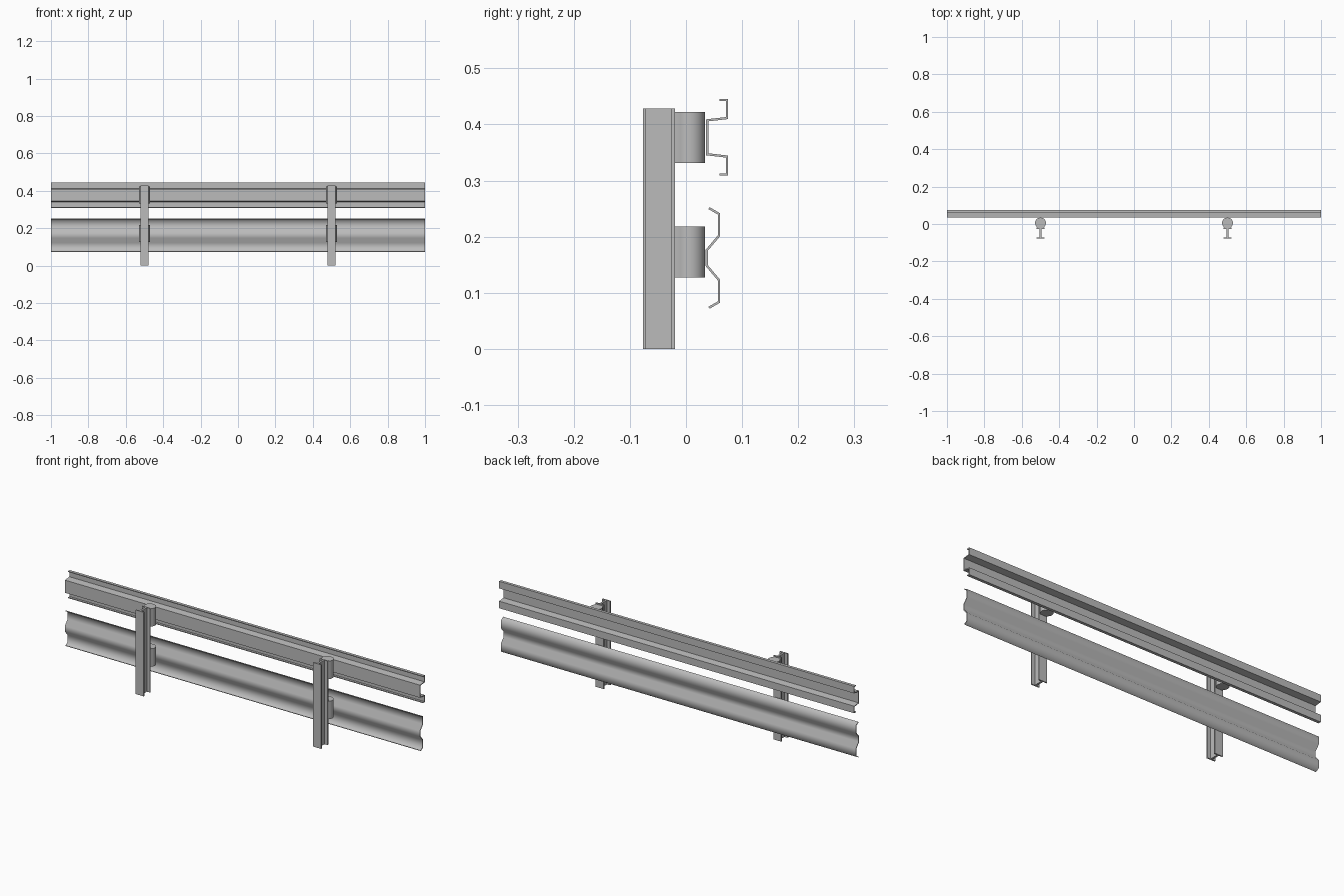
import bpy, bmesh, math
from mathutils import Vector

if "Cube" in bpy.data.objects:
    bpy.data.objects.remove(bpy.data.objects["Cube"])

steel = bpy.data.materials.new("galvanised grey")
steel.diffuse_color = (0.5, 0.5, 0.5, 1)
steel.use_nodes = True
steel.node_tree.nodes["Principled BSDF"].inputs["Base Color"].default_value = steel.diffuse_color


def prism(name, pts, axis, lo, hi, smooth=None):
    """Extrude a closed outline: (y, z) along x, or (x, y) along z."""
    bm = bmesh.new()
    place = (lambda a, b, t: (t, a, b)) if axis == "x" else (lambda a, b, t: (a, b, t))
    face = bm.faces.new([bm.verts.new(place(a, b, lo)) for a, b in pts])
    top = bmesh.ops.extrude_face_region(bm, geom=[face])
    shift = Vector((hi - lo, 0, 0)) if axis == "x" else Vector((0, 0, hi - lo))
    bmesh.ops.translate(bm, vec=shift,
                        verts=[v for v in top["geom"] if isinstance(v, bmesh.types.BMVert)])
    bmesh.ops.recalc_face_normals(bm, faces=bm.faces[:])
    me = bpy.data.meshes.new(name)
    bm.to_mesh(me)
    bm.free()
    me.materials.append(steel)
    ob = bpy.data.objects.new(name, me)
    bpy.context.collection.objects.link(ob)
    if smooth:
        bpy.ops.object.select_all(action="DESELECT")
        ob.select_set(True)
        bpy.context.view_layer.objects.active = ob
        bpy.ops.object.shade_smooth_by_angle(angle=math.radians(smooth))
    return ob


def sheet(half, mid, t):
    """Mirror a half polyline about z = mid and thicken it by t with mitred corners."""
    line = [Vector(p) for p in half]
    line += [Vector((y, 2 * mid - z)) for y, z in reversed(half)]
    inner = []
    for i, p in enumerate(line):
        dirs = []
        if i > 0:
            dirs.append((p - line[i - 1]).normalized())
        if i < len(line) - 1:
            dirs.append((line[i + 1] - p).normalized())
        normals = [Vector((d.y, -d.x)) for d in dirs]
        m = sum(normals, Vector((0, 0))).normalized()
        inner.append(p + m * (t / m.dot(normals[0])))
    return [tuple(p) for p in line + inner[::-1]]


# upper rail: square-lipped channel
prism("upper_rail", sheet([(0.06, 0.4455), (0.075, 0.4455), (0.075, 0.4095), (0.04, 0.4055)],
                          0.377, 0.004), "x", -1, 1)

# lower rail: W-shaped beam, smooth shaded
prism("lower_rail", sheet([(0.042, 0.2525), (0.061, 0.2415), (0.061, 0.201), (0.039, 0.175)],
                          0.162, 0.004), "x", -1, 1, smooth=70)

# I-beam posts with round-fronted spacer blocks
half_i = [(0.0225, -0.077), (0.0225, -0.071), (0.005, -0.071),
          (0.005, -0.026), (0.0225, -0.026), (0.0225, -0.02)]
ibeam = half_i + [(-x, y) for x, y in reversed(half_i)]
r, cy = 0.029, 0.006
a0 = -math.asin((cy + 0.02) / r) + 0.35
arc = [a0 + (math.pi - 2 * a0) * i / 24 for i in range(25)]
spacer = [(0.018, -0.02)] + [(r * math.cos(a), cy + (r - 0.001) * math.sin(a)) for a in arc] + [(-0.018, -0.02)]
for side, x in (("left", -0.5), ("right", 0.5)):
    prism(side + "_post", ibeam, "z", 0, 0.428).location.x = x
    for level, z in (("lower", 0.127), ("upper", 0.331)):
        prism(f"{side}_{level}_spacer", spacer, "z", z, z + 0.091, smooth=30).location.x = x
